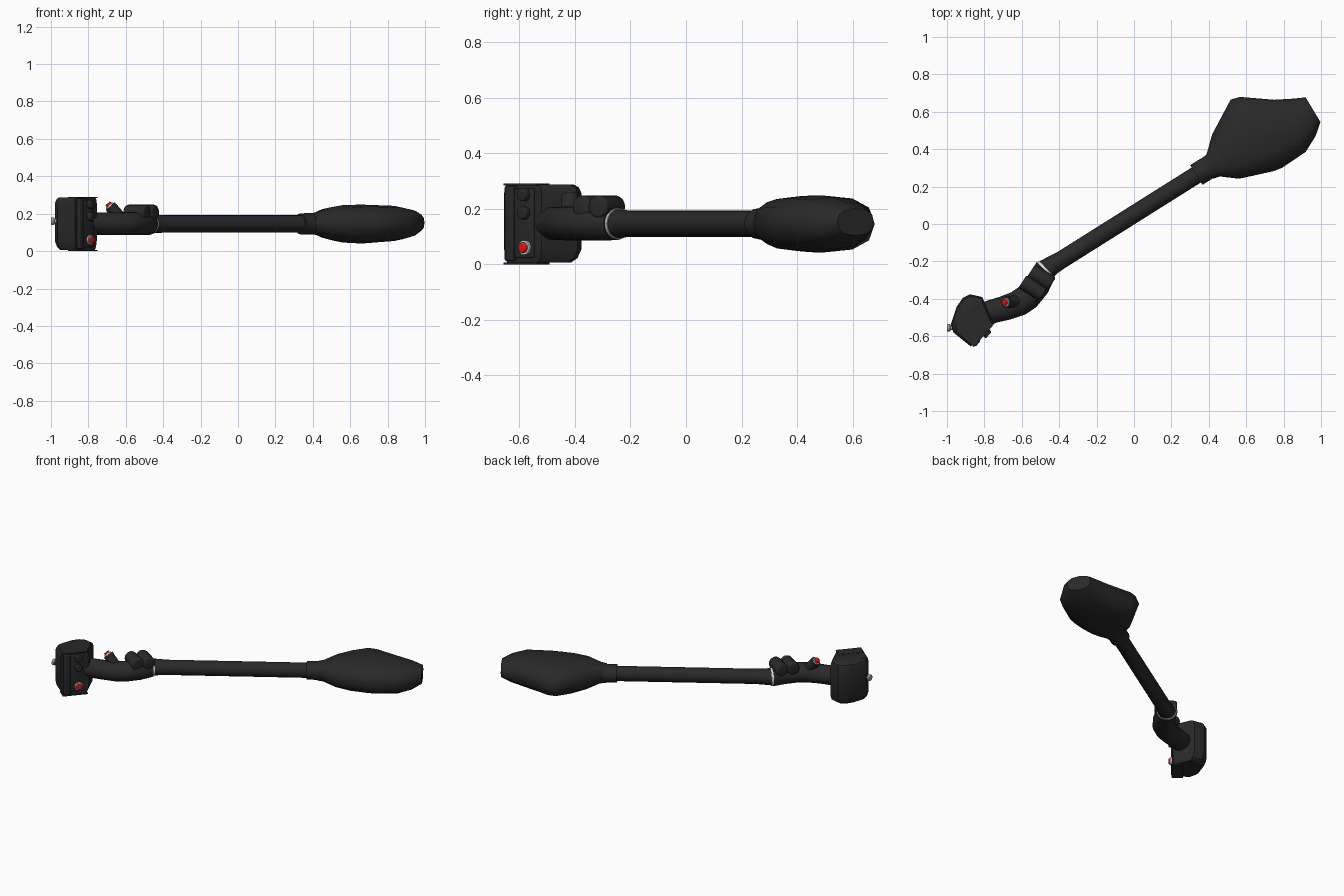
import bpy, bmesh, math
from mathutils import Vector, Matrix

if "Cube" in bpy.data.objects:
    bpy.data.objects.remove(bpy.data.objects["Cube"])


def material(name, rgb):
    m = bpy.data.materials.new(name)
    m.diffuse_color = (*rgb, 1)
    m.use_nodes = True
    m.node_tree.nodes["Principled BSDF"].inputs["Base Color"].default_value = m.diffuse_color
    return m


BLACK = material("matte black", (0.022, 0.022, 0.022))
RED = material("button red", (0.75, 0.01, 0.01))
WHITE = material("pale ring", (0.7, 0.7, 0.7))
STEEL = material("steel grey", (0.35, 0.35, 0.35))


def finish(name, bm, mat, smooth=40, bevel=0):
    bmesh.ops.recalc_face_normals(bm, faces=bm.faces)
    me = bpy.data.meshes.new(name)
    bm.to_mesh(me)
    bm.free()
    me.materials.append(mat)
    ob = bpy.data.objects.new(name, me)
    bpy.context.collection.objects.link(ob)
    bpy.ops.object.select_all(action='DESELECT')
    ob.select_set(True)
    bpy.context.view_layer.objects.active = ob
    if bevel:
        b = ob.modifiers.new("bevel", 'BEVEL')
        b.width, b.segments, b.limit_method = bevel, 3, 'ANGLE'
        bpy.ops.object.modifier_apply(modifier=b.name)
    bpy.ops.object.shade_smooth_by_angle(angle=math.radians(smooth))
    return ob


def skin(bm, rings):
    """Bridge rings of equal length and cap both ends."""
    rings = [[bm.verts.new(p) for p in r] for r in rings]
    n = len(rings[0])
    for a, b in zip(rings, rings[1:]):
        for i in range(n):
            bm.faces.new((a[i], a[(i + 1) % n], b[(i + 1) % n], b[i]))
    bm.faces.new(rings[0])
    bm.faces.new(rings[-1])


def loft(name, stations, mat, sides=16, power=2, smooth=40):
    """Stations: x, y, z, right and left half width, half height, heading."""
    rings = []
    for x, y, z, wr, wl, h, head in stations:
        t = math.radians(head)
        left = Vector((-math.sin(t), math.cos(t), 0))
        ring = []
        for k in range(sides):
            a = 2 * math.pi * k / sides
            c, s = math.cos(a), math.sin(a)
            c = math.copysign(abs(c) ** (2 / power), c)
            s = math.copysign(abs(s) ** (2 / power), s)
            mid, half = (wl - wr) / 2, (wl + wr) / 2
            ring.append(Vector((x, y, z + h * s)) + left * (mid + half * c))
        rings.append(ring)
    bm = bmesh.new()
    skin(bm, rings)
    return finish(name, bm, mat, smooth)


def rod(name, p0, p1, r, mat, bevel=0, sides=20):
    p0, p1 = Vector(p0), Vector(p1)
    d = p1 - p0
    m = Matrix.Translation((p0 + p1) / 2) @ d.to_track_quat('Z', 'Y').to_matrix().to_4x4()
    bm = bmesh.new()
    bmesh.ops.create_cone(bm, cap_ends=True, segments=sides, radius1=r, radius2=r,
                          depth=d.length, matrix=m)
    return finish(name, bm, mat, 40, bevel)


def box(name, c, size, heading, mat, bevel=0):
    m = (Matrix.Translation(c) @ Matrix.Rotation(math.radians(heading), 4, 'Z')
         @ Matrix.Diagonal((*size, 1)))
    bm = bmesh.new()
    bmesh.ops.create_cube(bm, size=1, matrix=m)
    return finish(name, bm, mat, 40, bevel)


def button(name, p, d, r):
    """Pale bezel with a red cap, facing along d."""
    p, d = Vector(p), Vector(d).normalized()
    rod(name + "_bezel", p - d * 0.01, p + d * 0.008, r, WHITE)
    rod(name + "_cap", p, p + d * 0.02, r * 0.72, RED, 0.004)


# Straight shaft with flared foot, and the head collar
Z = 0.146
loft("shaft", [(-0.468, -0.243, Z, .057, .057, .053, 42), (-0.435, -0.219, Z, .051, .051, .049, 36),
               (-0.39, -0.193, Z, .047, .047, .047, 32), (0.36, 0.279, Z, .047, .047, .047, 32)], BLACK)
loft("collar", [(0.333, 0.262, Z, .062, .062, .056, 32),
                (0.42, 0.316, Z, .062, .062, .058, 32)], BLACK)

# Soft padded head: distance along the shaft, right/left widths, mid z, half height
HEAD = [(.47, .035, .085, .146, .056), (.51, .045, .095, .148, .062), (.59, .107, .17, .148, .085),
        (.68, .138, .224, .146, .1), (.77, .168, .278, .145, .103), (.82, .176, .265, .145, .103),
        (.97, .168, .157, .148, .094), (1.06, .122, .11, .15, .075), (1.12, .072, .082, .152, .048)]
ca, sa = math.cos(math.radians(31)), math.sin(math.radians(31))
loft("head_cover", [(s * ca, 0.03 + s * sa, z, r, l, h, 31) for s, r, l, z, h in HEAD],
     BLACK, 12, 2.5, 50)

# Joint ring and curved grip
loft("joint_ring", [(-0.477, -0.251, Z, .061, .061, .056, 43),
                    (-0.466, -0.241, Z, .061, .061, .056, 43)], WHITE, 24)
loft("grip", [(-0.474, -0.250, .147, .066, .066, .06, 45), (-0.513, -0.322, .147, .07, .07, .062, 47),
              (-0.568, -0.390, .147, .071, .071, .062, 40), (-0.62, -0.425, .147, .07, .07, .062, 32),
              (-0.69, -0.450, .147, .067, .067, .06, 26), (-0.765, -0.470, .147, .064, .064, .06, 26),
              (-0.84, -0.505, .147, .064, .064, .06, 26)], BLACK, 20)

# Two finger ridges across the grip
across = Vector((0.84, -0.54, 0)) * 0.066
for i, c in enumerate([(-0.495, -0.285, 0.207), (-0.54, -0.342, 0.207)]):
    rod(f"finger_ridge_{i + 1}", Vector(c) - across, Vector(c) + across, 0.041, BLACK, 0.012)

# Tilted thumb button on the grip
d = Vector((-0.66, -0.05, 0.75))
tip = Vector((-0.683, -0.418, 0.24))
rod("thumb_button_pod", tip - d * 0.1, tip, 0.032, BLACK)
button("thumb_button", tip, d, 0.024)

# Battery housing: plan outline, tapered toward the control face at top and bottom
PLAN = [(-.877, -.376), (-.812, -.39), (-.755, -.52), (-.872, -.655),
        (-.966, -.58), (-.979, -.535), (-.947, -.44), (-.915, -.395)]
focus = Vector((-0.815, -0.59))
rings = []
for z, k in [(.006, .82), (.022, .93), (.055, 1), (.255, 1), (.277, .95), (.288, .86)]:
    rings.append([(*(focus + (Vector(p) - focus) * k), z) for p in PLAN])
bm = bmesh.new()
skin(bm, rings)
finish("battery_housing", bm, BLACK, 30)

# Control face: panel, edge strip, end plates, knobs and power button
H = -41.3
n = Vector((math.cos(math.radians(H)), math.sin(math.radians(H)), 0))
side = Vector((-n.y, n.x, 0))
face = Vector((-0.814, -0.588, 0))


def at(along, out, z):
    return face + side * along + n * out + Vector((0, 0, z))


box("control_panel", at(0.012, 0, .147), (.02, .09, .25), H, BLACK, 0.006)
box("edge_strip", at(-0.052, .004, .147), (.032, .04, .27), H, BLACK, 0.006)
for name, z in (("top_plate", .287), ("bottom_plate", .003)):
    box(name, at(0, -.02, z), (.07, .16, .006), H, BLACK)
for i, z in enumerate((.25, .185)):
    rod(f"knob_{i + 1}", at(.02, 0, z), at(.02, .032, z), 0.023, BLACK, 0.005)
button("power_button", at(.022, .012, .06), n, 0.026)

# Steel stud on the back of the battery
rod("stud_stem", (-0.95, -0.555, 0.16), (-0.985, -0.555, 0.16), 0.012, STEEL)
rod("stud_head", (-0.982, -0.555, 0.16), (-1.0, -0.555, 0.16), 0.02, STEEL, 0.004)
